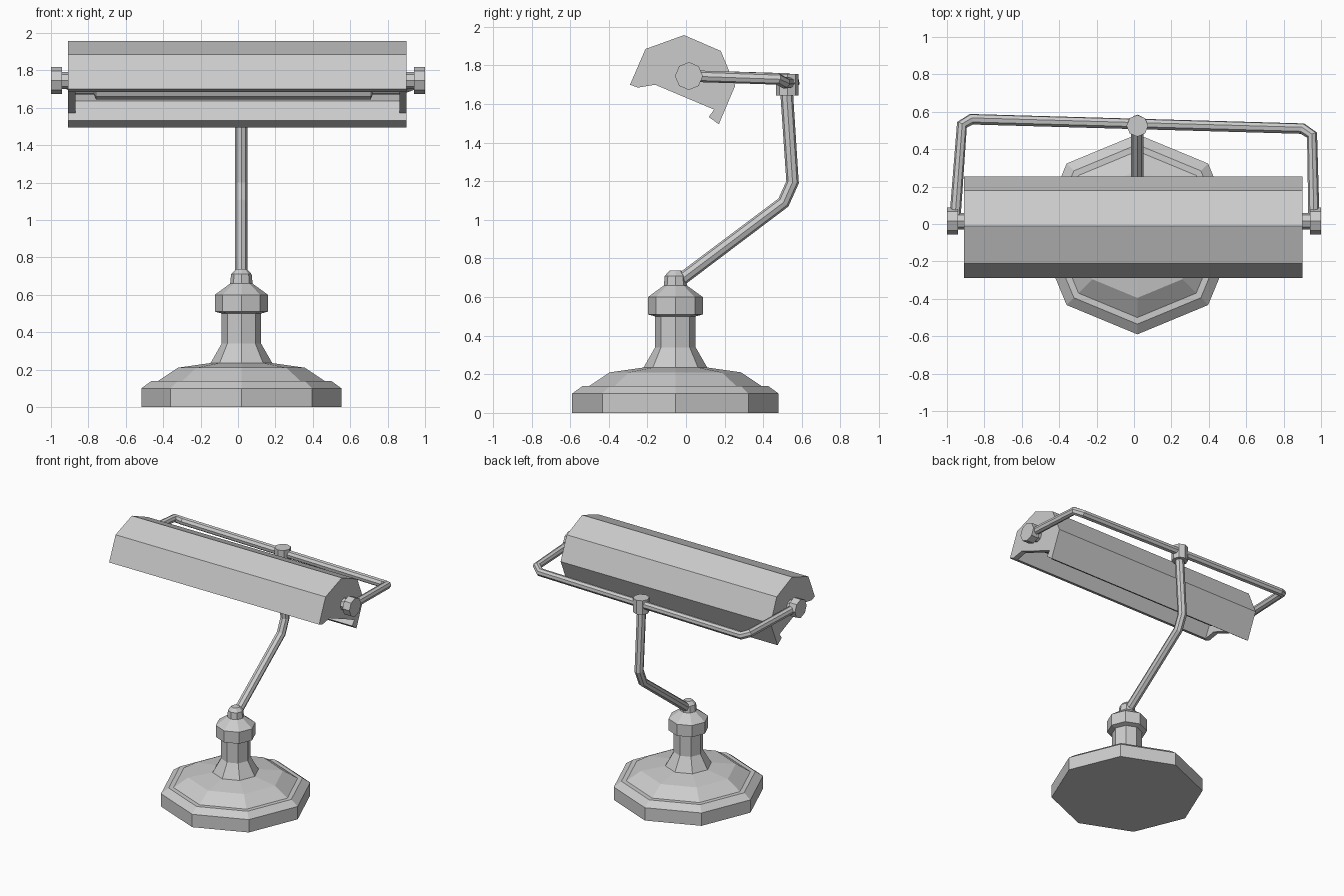
import bpy, bmesh, math
from mathutils import Vector

if "Cube" in bpy.data.objects:
    bpy.data.objects.remove(bpy.data.objects["Cube"])


def add_mesh(name, verts, faces):
    me = bpy.data.meshes.new(name)
    me.from_pydata(verts, [], faces)
    bm = bmesh.new()
    bm.from_mesh(me)
    bmesh.ops.recalc_face_normals(bm, faces=bm.faces)
    bm.to_mesh(me)
    bm.free()
    ob = bpy.data.objects.new(name, me)
    bpy.context.collection.objects.link(ob)
    return ob


def lathe(name, profile, origin, axis='Z', n=8):
    """Turn (radius, height) pairs into a capped faceted solid."""
    verts, faces = [], []
    for r, h in profile:
        for i in range(n):
            a = 2 * math.pi * i / n
            c, s = r * math.cos(a), r * math.sin(a)
            p = (c, s, h) if axis == 'Z' else (h, c, s)
            verts.append(Vector(p) + Vector(origin))
    for k in range(len(profile) - 1):
        for i in range(n):
            j = (i + 1) % n
            faces.append((k * n + i, k * n + j, (k + 1) * n + j, (k + 1) * n + i))
    faces += [tuple(range(n)), tuple(range(len(verts) - n, len(verts)))]
    return add_mesh(name, verts, faces)


def prism(name, outline, x0, x1):
    """Extrude a (y, z) outline along x."""
    n = len(outline)
    verts = [(x, y, z) for x in (x0, x1) for y, z in outline]
    faces = [(i, (i + 1) % n, n + (i + 1) % n, n + i) for i in range(n)]
    faces += [tuple(range(n)), tuple(range(n, 2 * n))]
    return add_mesh(name, verts, faces)


def tube(name, pts, radius):
    cu = bpy.data.curves.new(name, 'CURVE')
    cu.dimensions = '3D'
    cu.bevel_depth = radius
    cu.bevel_resolution = 2
    cu.use_fill_caps = True
    sp = cu.splines.new('POLY')
    sp.points.add(len(pts) - 1)
    for p, co in zip(sp.points, pts):
        p.co = (*co, 1)
    sp.use_smooth = False
    ob = bpy.data.objects.new(name, cu)
    bpy.context.collection.objects.link(ob)
    bpy.ops.object.select_all(action='DESELECT')
    ob.select_set(True)
    bpy.context.view_layer.objects.active = ob
    bpy.ops.object.convert(target='MESH')
    return ob


# Turned octagonal base with stem, collar and finial
lathe("base", [(0.535, 0), (0.535, 0.10), (0.48, 0.14), (0.445, 0.14), (0.34, 0.21),
               (0.165, 0.235), (0.105, 0.34), (0.105, 0.50), (0.142, 0.51),
               (0.142, 0.60), (0.06, 0.66), (0.055, 0.71), (0.03, 0.737)],
      (0.018, -0.055, 0))

# Bent upright arm and the joint at its top
tube("arm", [(0.018, -0.04, 0.68), (0.018, 0.505, 1.09), (0.018, 0.552, 1.195),
             (0.018, 0.52, 1.68)], 0.033)
lathe("arm_joint", [(0.058, 1.645), (0.058, 1.755)], (0.018, 0.525, 0))

# Yoke running behind the shade
tube("yoke", [(-0.958, 0.02, 1.745), (-0.92, 0.53, 1.73), (-0.87, 0.56, 1.71),
              (0.90, 0.51, 1.71), (0.952, 0.475, 1.73), (0.962, 0.02, 1.745)], 0.03)

# Pivot knobs on both ends
for side, s in (("left", -1), ("right", 1)):
    lathe(side + "_knob", [(0.045, s * 0.89), (0.045, s * 0.94), (0.072, s * 0.94),
                           (0.072, s * 1.0)], (0, 0.015, 1.745), 'X')

# Shade shell: faceted outer skin and inner skin joined at the lips
outer = [(-0.29, 1.70), (-0.21, 1.885), (-0.01, 1.957), (0.18, 1.875),
         (0.255, 1.695), (0.17, 1.495)]
inner = [(0.118, 1.533), (0.19, 1.635), (0.15, 1.835), (-0.01, 1.90),
         (-0.175, 1.845), (-0.25, 1.685)]
prism("shade", outer + inner, -0.908, 0.902)

# End plates, recessed from the opening
plate = outer + [(0.118, 1.533), (0.16, 1.565), (-0.16, 1.70), (-0.25, 1.685)]
prism("left_end_plate", plate, -0.908, -0.87)
prism("right_end_plate", plate, 0.864, 0.902)

# Lamp tube inside the shade
lathe("lamp_tube", [(0.03, -0.87), (0.03, -0.77), (0.055, -0.76), (0.055, 0.71),
                    (0.03, 0.72), (0.03, 0.87)], (0, -0.02, 1.70), 'X')
